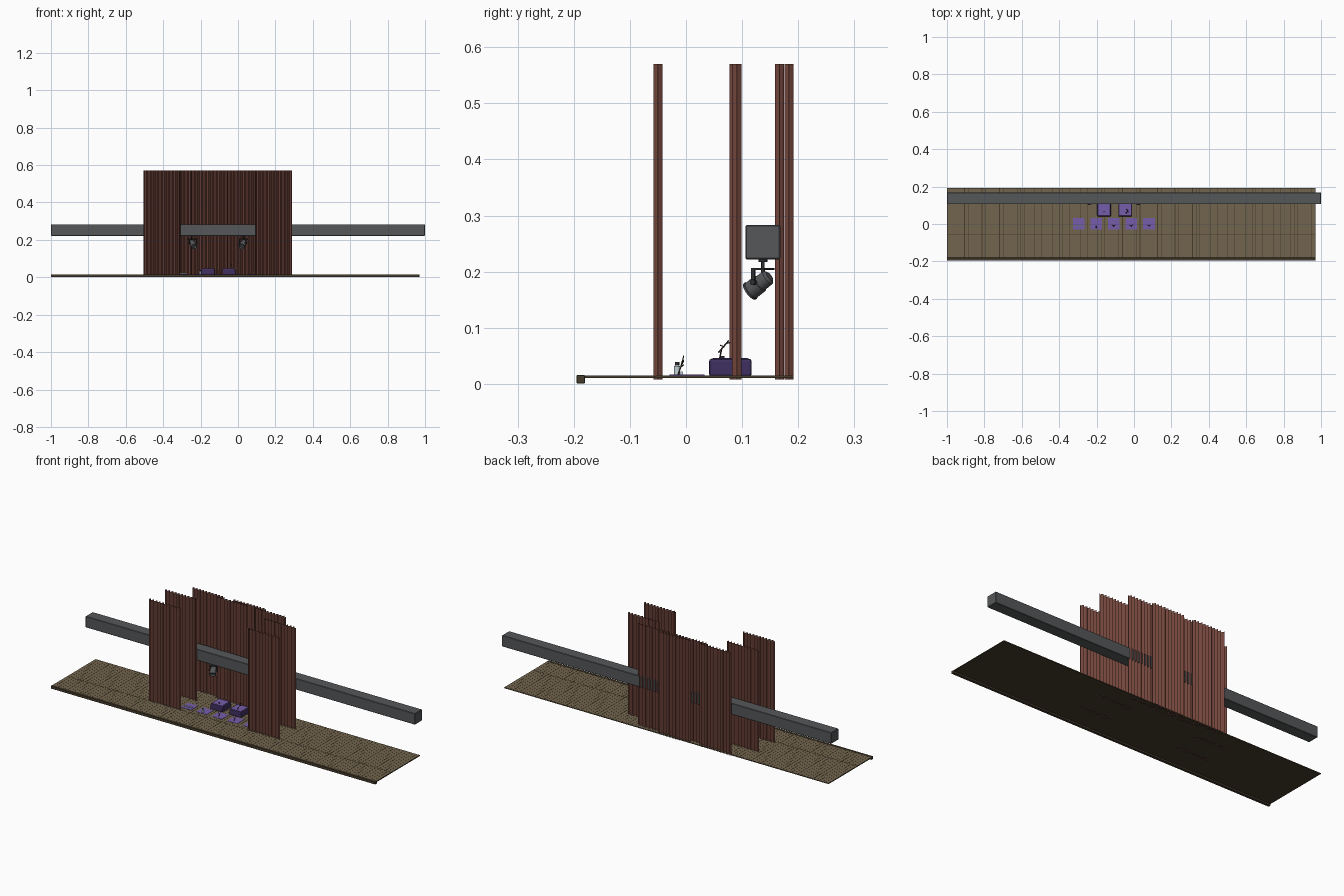
import bpy, bmesh, math
from mathutils import Vector, Matrix

if "Cube" in bpy.data.objects:
    bpy.data.objects.remove(bpy.data.objects["Cube"])


def material(name, rgb):
    m = bpy.data.materials.new(name)
    m.diffuse_color = (*rgb, 1)
    m.use_nodes = True
    m.node_tree.nodes["Principled BSDF"].inputs["Base Color"].default_value = m.diffuse_color
    return m


WOOD = material("wood", (0.17, 0.13, 0.075))
DARK = material("dark_wood", (0.06, 0.045, 0.025))
CLOTH = material("cloth", (0.17, 0.06, 0.045))
METAL = material("metal", (0.09, 0.095, 0.1))
BLACK = material("black_metal", (0.03, 0.03, 0.033))
PURPLE = material("purple", (0.18, 0.11, 0.40))
PLUM = material("plum", (0.05, 0.03, 0.12))
GLASS = material("glass", (0.55, 0.65, 0.7))
TWIG = material("twig", (0.07, 0.045, 0.03))


def finish(name, bm, mat, smooth=False):
    me = bpy.data.meshes.new(name)
    bm.to_mesh(me)
    bm.free()
    if smooth:
        for p in me.polygons:
            p.use_smooth = True
        me.set_sharp_from_angle(angle=math.radians(35))
    me.materials.append(mat)
    ob = bpy.data.objects.new(name, me)
    bpy.context.collection.objects.link(ob)
    return ob


def add_box(bm, lo, hi):
    lo, hi = Vector(lo), Vector(hi)
    mat = Matrix.Translation((lo + hi) / 2) @ Matrix.Diagonal((*(hi - lo), 1))
    return bmesh.ops.create_cube(bm, size=1, matrix=mat)["verts"]


def box(name, lo, hi, mat, bevel=0.0, segments=2):
    bm = bmesh.new()
    add_box(bm, lo, hi)
    if bevel:
        bmesh.ops.bevel(bm, geom=bm.edges[:], offset=bevel, segments=segments,
                        affect='EDGES', profile=0.5)
    return finish(name, bm, mat)


def add_rod(bm, a, b, r1, r2=None, sides=16):
    a, b = Vector(a), Vector(b)
    d = b - a
    rot = d.to_track_quat('Z', 'Y').to_matrix().to_4x4()
    bmesh.ops.create_cone(bm, cap_ends=True, segments=sides, radius1=r1,
                          radius2=r1 if r2 is None else r2, depth=d.length,
                          matrix=Matrix.Translation((a + b) / 2) @ rot)


# Stage floor: panels of narrow boards over a thin backing, with a front beam
PANELS, PER = 21, 5
pw = 1.97 / PANELS
bm = bmesh.new()
for i in range(PANELS):
    bw = (pw - 0.003) / PER
    for j in range(PER):
        x0 = -1 + i * pw + 0.0015 + j * bw
        for y0, y1 in ((-0.18, -0.057), (-0.054, 0.192)):
            add_box(bm, (x0 + 0.0004, y0, 0.012), (x0 + bw - 0.0004, y1, 0.0152))
finish("floor_boards", bm, WOOD)
box("floor_backing", (-1, -0.18, 0.0105), (0.97, 0.192, 0.0145), DARK)
box("front_beam", (-1, -0.195, 0.001), (0.97, -0.18, 0.016), DARK, 0.001, 1)


# Pleated curtains
def curtain(name, x0, x1, y, amp=0.0083, folds=10, steps=8):
    bm = bmesh.new()
    prev = None
    for i in range(folds * steps + 1):
        x = x0 + (x1 - x0) * i / (folds * steps)
        yy = y + amp * math.sin(2 * math.pi * i / steps)
        pair = [bm.verts.new((x, yy, z)) for z in (0.008, 0.57)]
        if prev:
            bm.faces.new((prev[0], pair[0], pair[1], prev[1]))
        prev = pair
    finish(name, bm, CLOTH, True)


for name, x0, y in (("front_left", -0.505, -0.05), ("front_right", 0.095, -0.05),
                    ("middle_left", -0.503, 0.0855), ("middle_right", 0.093, 0.0905),
                    ("back_outer_left", -0.405, 0.1835), ("back_inner_left", -0.25, 0.1665),
                    ("back_inner_right", -0.155, 0.1835), ("back_outer_right", -0.02, 0.1665)):
    curtain("curtain_" + name, x0, x0 + 0.195, y)

# Lighting truss
box("overhead_beam", (-1, 0.106, 0.222), (1, 0.168, 0.283), METAL, 0.002, 1)


# Spotlights hanging under the beam
def spotlight(name, x, turn):
    place = Matrix.Translation((x, 0.137, 0)) @ Matrix.Rotation(turn, 4, 'Z')
    bm = bmesh.new()
    add_rod(bm, (0, 0, 0.206), (0, 0, 0.218), 0.003)
    add_rod(bm, (0, 0, 0.217), (0, 0, 0.223), 0.008)
    add_box(bm, (-0.021, -0.013, 0.203), (0.021, 0.013, 0.207))
    for s in (-1, 1):
        a, b = sorted((s * 0.0185, s * 0.021))
        add_box(bm, (a, -0.013, 0.178), (b, -0.006, 0.207))
        add_rod(bm, (s * 0.015, -0.0095, 0.181), (s * 0.0235, -0.0095, 0.181), 0.005)
    finish(name + "_bracket", bm, BLACK, True).matrix_world = place
    # can as a lathed profile along its aiming axis, hollow at the mouth
    prof = [(0, -0.021), (0.009, -0.021), (0.014, -0.017), (0.0145, 0.001), (0.0165, 0.002),
            (0.0165, 0.023), (0.018, 0.024), (0.018, 0.027), (0.015, 0.027), (0.013, 0.018),
            (0, 0.018)]
    bm = bmesh.new()
    vs = [bm.verts.new((r, 0, z)) for r, z in prof]
    es = [bm.edges.new(p) for p in zip(vs, vs[1:])]
    bmesh.ops.spin(bm, geom=vs + es, cent=(0, 0, 0), axis=(0, 0, 1),
                   angle=2 * math.pi, steps=24)
    bmesh.ops.remove_doubles(bm, verts=bm.verts[:], dist=1e-5)
    bmesh.ops.recalc_face_normals(bm, faces=bm.faces[:])
    aim = Vector((0, -0.8, -0.55)).to_track_quat('Z', 'Y').to_matrix().to_4x4()
    can = finish(name + "_can", bm, METAL, True)
    can.matrix_world = place @ Matrix.Translation((0, -0.004, 0.18)) @ aim


spotlight("left_spotlight", -0.245, 0.45)
spotlight("right_spotlight", 0.03, -0.45)

# Two padded pedestals with lighter tops
for name, x in (("left", -0.16), ("right", -0.047)):
    box(name + "_pedestal", (x - 0.037, 0.041, 0.013), (x + 0.037, 0.117, 0.045), PLUM, 0.005)
    box(name + "_pedestal_top", (x - 0.03, 0.048, 0.040), (x + 0.03, 0.110, 0.0458), PURPLE)

# Floor mats
MATS = [-0.295, -0.202, -0.108, -0.015, 0.08]
for i, x in enumerate(MATS):
    box(f"floor_mat_{i + 1}", (x - 0.031, -0.029, 0.0145), (x + 0.031, 0.033, 0.0165), PURPLE)


# Small display pieces
def rods(name, mat, parts, sides=12):
    bm = bmesh.new()
    for p in parts:
        add_rod(bm, *p, sides=sides)
    finish(name, bm, mat, True)


rods("lying_tube", GLASS, [((-0.32, -0.008, 0.0195), (-0.272, -0.008, 0.0195), 0.003)])
rods("jar", GLASS, [((-0.202, -0.016, 0.0165), (-0.202, -0.016, 0.031), 0.0055),
                    ((-0.202, -0.016, 0.031), (-0.202, -0.016, 0.034), 0.0055, 0.003)])
rods("jar_lid", BLACK, [((-0.202, -0.016, 0.034), (-0.202, -0.016, 0.039), 0.004)])
for i, x in enumerate(MATS[2:]):
    rods(f"small_twig_{i + 1}", TWIG,
         [((x, -0.014, 0.0165), (x + 0.003, -0.008, 0.034), 0.0013),
          ((x + 0.002, -0.009, 0.030), (x + 0.010, -0.004, 0.050 - 0.008 * i), 0.001),
          ((x + 0.002, -0.010, 0.028), (x - 0.008, -0.007, 0.040), 0.001)], 8)
rods("pedestal_branch", TWIG,
     [((-0.045, 0.060, 0.0455), (-0.040, 0.063, 0.060), 0.0013),
      ((-0.040, 0.058, 0.056), (-0.032, 0.076, 0.077), 0.0014),
      ((-0.036, 0.068, 0.066), (-0.026, 0.061, 0.069), 0.001),
      ((-0.034, 0.072, 0.072), (-0.040, 0.079, 0.074), 0.001)], 8)
rods("pedestal_button", BLACK, [((-0.16, 0.065, 0.0455), (-0.16, 0.065, 0.050), 0.004)])
